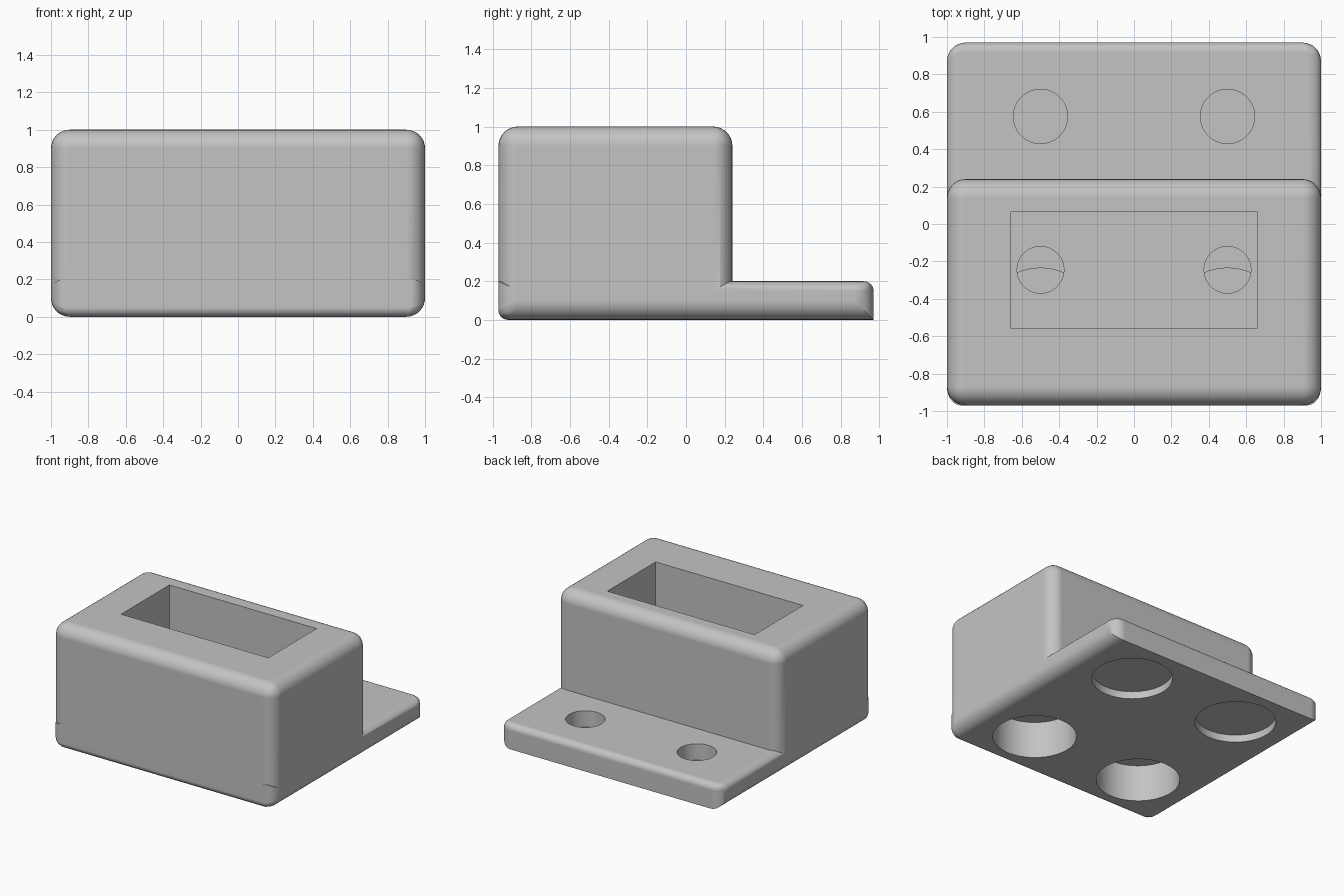
import bpy, bmesh, math
from mathutils import Vector

if "Cube" in bpy.data.objects:
    bpy.data.objects.remove(bpy.data.objects["Cube"], do_unlink=True)

grey = bpy.data.materials.new("light_grey")
grey.use_nodes = True
colour = (0.55, 0.55, 0.55, 1)
grey.diffuse_color = colour
grey.node_tree.nodes["Principled BSDF"].inputs["Base Color"].default_value = colour

ROUND = 0.1       # main edge radius
SMALL = 0.05      # small edge radius
BACK = 0.97       # half depth of the base


def make_object(name, bm):
    bmesh.ops.recalc_face_normals(bm, faces=bm.faces)
    mesh = bpy.data.meshes.new(name)
    bm.to_mesh(mesh)
    bm.free()
    mesh.materials.append(grey)
    obj = bpy.data.objects.new(name, mesh)
    bpy.context.collection.objects.link(obj)
    return obj


def apply_modifier(obj, mod):
    bpy.ops.object.select_all(action='DESELECT')
    bpy.context.view_layer.objects.active = obj
    obj.select_set(True)
    bpy.ops.object.modifier_apply(modifier=mod.name)


def box(name, low, high, radius_rule=None):
    """Box between two corners; radius_rule(side) gives each edge's radius."""
    low, high = Vector(low), Vector(high)
    centre, half = (low + high) / 2, (high - low) / 2
    bm = bmesh.new()
    bmesh.ops.create_cube(bm, size=2)
    if radius_rule:
        layer = bm.edges.layers.float.new("bevel_weight_edge")
        for e in bm.edges:
            mid = (e.verts[0].co + e.verts[1].co) / 2
            e[layer] = radius_rule(*(round(c) for c in mid)) / ROUND
    for v in bm.verts:
        v.co = Vector(c + h * p for c, h, p in zip(centre, half, v.co))
    obj = make_object(name, bm)
    if radius_rule:
        mod = obj.modifiers.new("rounding", 'BEVEL')
        mod.limit_method = 'WEIGHT'
        mod.width = ROUND
        mod.segments = 8
        apply_modifier(obj, mod)
    return obj


def cylinder(name, x, y, radius, z0, z1):
    bm = bmesh.new()
    bmesh.ops.create_cone(bm, cap_ends=True, segments=64, radius1=radius,
                          radius2=radius, depth=z1 - z0)
    bmesh.ops.translate(bm, vec=(x, y, (z0 + z1) / 2), verts=bm.verts)
    return make_object(name, bm)


def combine(obj, other, operation):
    mod = obj.modifiers.new("combine", 'BOOLEAN')
    mod.operation = operation
    mod.solver = 'EXACT'
    mod.object = other
    apply_modifier(obj, mod)
    bpy.data.objects.remove(other, do_unlink=True)


# Edge radii: x, y, z are -1, 0 or 1 for the sides an edge lies on
def slab_rule(x, y, z):
    if z == 0 or (z < 0 and x):
        return ROUND
    if z < 0:
        return SMALL if y < 0 else 0
    return 0 if y < 0 else SMALL


def block_rule(x, y, z):
    return 0 if z < 0 else ROUND


# Base slab with mounting flange, and the tall block on it
body = box("mounting_block", (-1, -BACK, 0), (1, BACK, 0.2), slab_rule)
block = box("tall_block", (-1, -BACK, 0.12), (1, 0.24, 1), block_rule)
combine(body, block, 'UNION')

# Rectangular pocket in the top
combine(body, box("pocket", (-0.66, -0.555, 0.4), (0.66, 0.065, 1.2)), 'DIFFERENCE')

for x in (-0.5, 0.5):
    # Flange: hole from above, shallow wide recess below
    combine(body, cylinder("flange_hole", x, 0.575, 0.145, 0.07, 0.4), 'DIFFERENCE')
    combine(body, cylinder("flange_recess", x, 0.575, 0.3, -0.1, 0.06), 'DIFFERENCE')
    # Block: hole in the pocket floor, stepped around the deep bore below
    hole = cylinder("pocket_hole", x, -0.245, 0.125, 0.07, 0.5)
    combine(hole, cylinder("bore_wall", x, -0.55, 0.317, -0.1, 0.31), 'DIFFERENCE')
    combine(body, hole, 'DIFFERENCE')
    combine(body, cylinder("deep_bore", x, -0.55, 0.31, -0.1, 0.3), 'DIFFERENCE')

# Smooth fillets with crisp edges and flat faces
bpy.ops.object.select_all(action='DESELECT')
bpy.context.view_layer.objects.active = body
body.select_set(True)
bpy.ops.object.shade_smooth_by_angle(angle=math.radians(30))
normals = body.modifiers.new("flat_face_normals", 'WEIGHTED_NORMAL')
normals.keep_sharp = True
